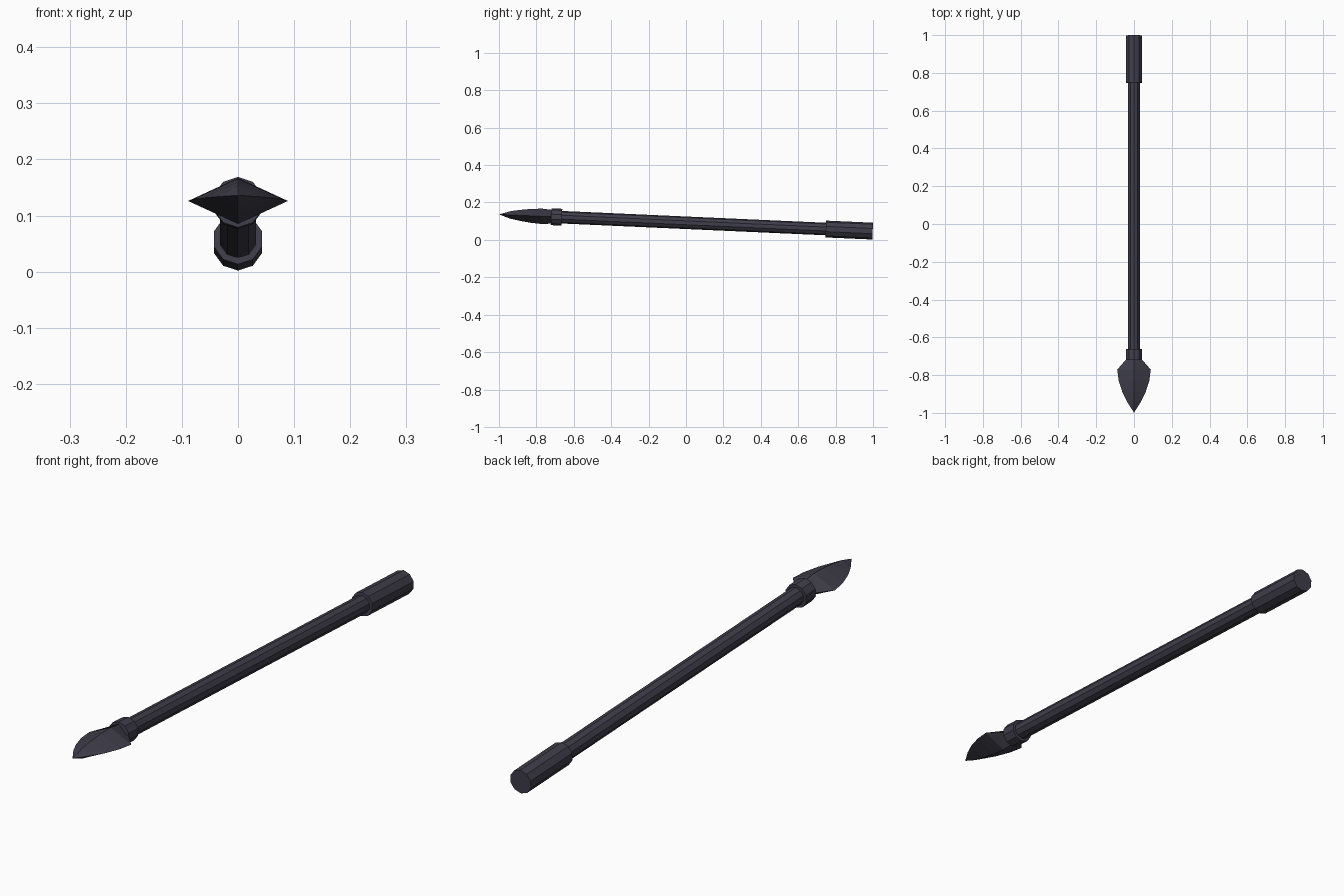
import bpy, bmesh, math
from mathutils import Matrix

if "Cube" in bpy.data.objects:
    bpy.data.objects.remove(bpy.data.objects["Cube"])

steel = bpy.data.materials.new("dark slate")
steel.diffuse_color = (0.05, 0.047, 0.068, 1)
steel.use_nodes = True
steel.node_tree.nodes["Principled BSDF"].inputs["Base Color"].default_value = steel.diffuse_color

TILT = math.atan(0.0447)
# local Y runs along the spear; the butt end is raised to rest on the ground
PLACE = Matrix.Translation((0, 0, 0.0916)) @ Matrix.Rotation(-TILT, 4, 'X')


def loft(name, rings):
    """Skin closed rings of (x, y, z) points; a one-point ring makes a tip."""
    bm = bmesh.new()
    loops = [[bm.verts.new(p) for p in r] for r in rings]
    for a, b in zip(loops, loops[1:]):
        n = len(a)
        for i in range(n):
            j = (i + 1) % n
            bm.faces.new((a[i], a[j], b[0]) if len(b) == 1 else (a[i], a[j], b[j], b[i]))
    for r in (loops[0], loops[-1]):
        if len(r) > 2:
            bm.faces.new(r)
    bmesh.ops.recalc_face_normals(bm, faces=bm.faces)
    bm.transform(PLACE)
    me = bpy.data.meshes.new(name)
    bm.to_mesh(me)
    bm.free()
    me.materials.append(steel)
    ob = bpy.data.objects.new(name, me)
    bpy.context.collection.objects.link(ob)


def rod(name, y0, y1, r, sides=10):
    ring = lambda y: [(r * math.sin(2 * math.pi * i / sides), y,
                       r * math.cos(2 * math.pi * i / sides)) for i in range(sides)]
    loft(name, [ring(y0), ring(y1)])


# Ten-sided shaft, butt grip and collar
rod("shaft", -0.72, 0.76, 0.0335)
rod("butt_grip", 0.748, 0.999, 0.045)
rod("collar", -0.722, -0.664, 0.045)

# Diamond-section leaf blade: (y, half width, half thickness)
blade = [(-0.71, 0.035, 0.036), (-0.772, 0.089, 0.041), (-0.83, 0.081, 0.037),
         (-0.89, 0.062, 0.029), (-0.94, 0.038, 0.020)]
rings = [[(w, y, 0), (0, y, t), (-w, y, 0), (0, y, -t)] for y, w, t in blade]
loft("blade", rings + [[(0, -1.0, 0)]])
